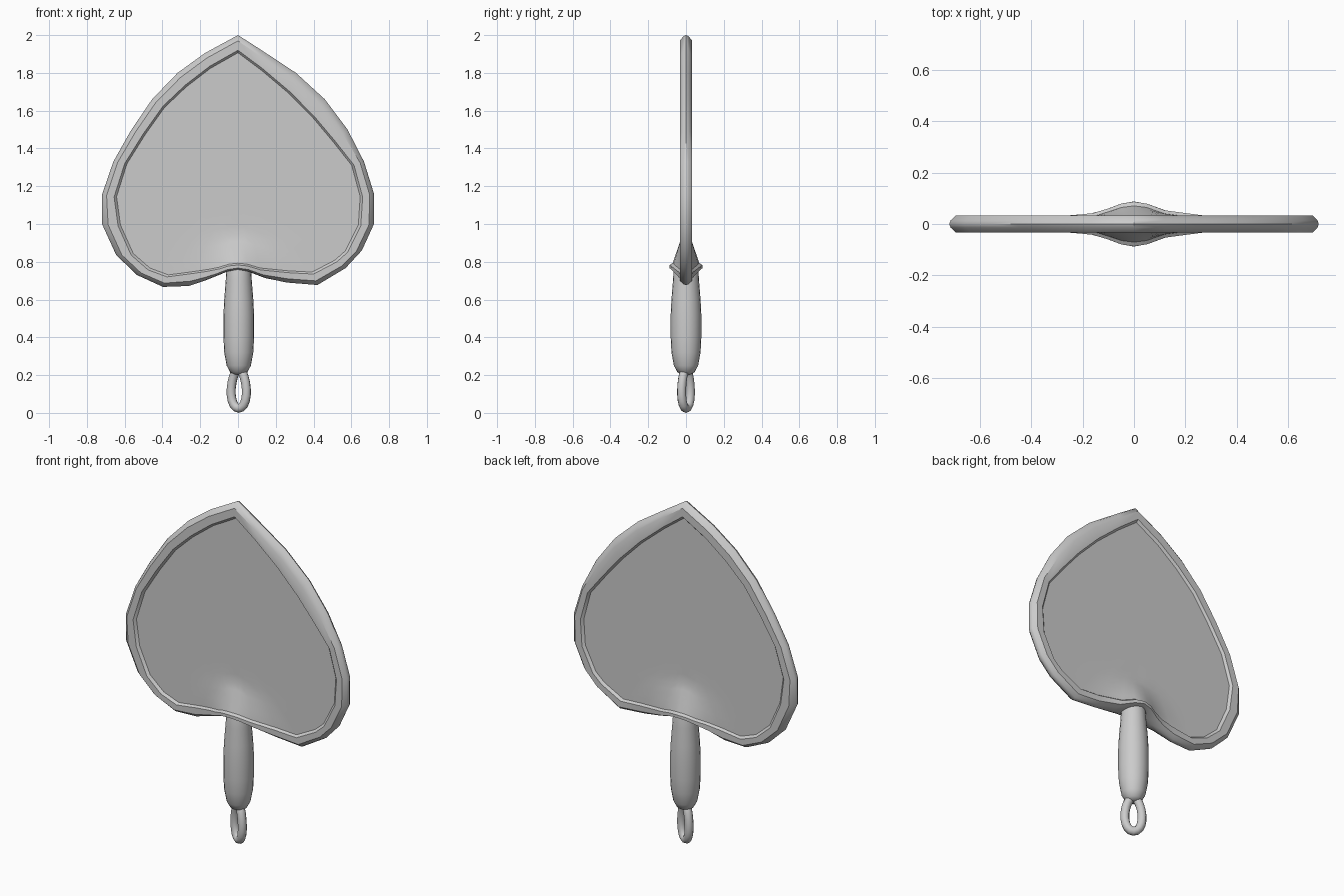
import bpy, bmesh, math
from mathutils import Vector

if "Cube" in bpy.data.objects:
    bpy.data.objects.remove(bpy.data.objects["Cube"])

grey = bpy.data.materials.new("plain grey")
grey.diffuse_color = (0.6, 0.6, 0.6, 1)
grey.use_nodes = True
grey.node_tree.nodes["Principled BSDF"].inputs["Base Color"].default_value = grey.diffuse_color


def finish(name, bm, angle=35):
    bmesh.ops.remove_doubles(bm, verts=bm.verts, dist=1e-5)
    bmesh.ops.recalc_face_normals(bm, faces=bm.faces)
    me = bpy.data.meshes.new(name)
    bm.to_mesh(me)
    bm.free()
    me.materials.append(grey)
    ob = bpy.data.objects.new(name, me)
    bpy.context.collection.objects.link(ob)
    bpy.ops.object.select_all(action='DESELECT')
    ob.select_set(True)
    bpy.context.view_layer.objects.active = ob
    bpy.ops.object.shade_smooth_by_angle(angle=math.radians(angle))
    return ob


def skin(bm, rings, closed=True):
    n = len(rings[0])
    for a, b in zip(rings, rings[1:]):
        for i in range(n if closed else n - 1):
            j = (i + 1) % n
            bm.faces.new((a[i], a[j], b[j], b[i]))


# Heart outline: outer x, z, then inner lip x, z, from the tip round the right side
right = [(0, 2, 0, 1.92), (.116, 1.926, .127, 1.825), (.307, 1.80, .275, 1.70),
         (.46, 1.66, .407, 1.566), (.58, 1.50, .513, 1.44), (.667, 1.33, .614, 1.312),
         (.72, 1.16, .66, 1.143), (.72, 1.0, .65, .99), (.656, .86, .58, .85),
         (.57, .767, .524, .80), (.42, .677, .40, .735), (.26, .69, .27, .742),
         (.143, .714, .12, .757), (.06, .746, .05, .778)]
left = [(0, .757, 0, .783), (-.06, .747, -.05, .778), (-.12, .722, -.10, .762),
        (-.175, .70, -.16, .75), (-.26, .672, -.24, .738), (-.397, .667, -.376, .72),
        (-.535, .73, -.476, .757), (-.645, .836, -.566, .836), (-.72, 1.0, -.635, .99),
        (-.72, 1.155, -.656, 1.143), (-.66, 1.33, -.60, 1.32), (-.57, 1.49, -.50, 1.48),
        (-.455, 1.66, -.397, 1.624), (-.32, 1.80, -.28, 1.735), (-.175, 1.905, -.15, 1.835)]
outline = right + left
outer = [Vector((p[0], p[1])) for p in outline]
inner = [Vector((p[2], p[3])) for p in outline]
centre = Vector((0, 1.25))


def swell(p):
    # socket bulge where the handle enters the blade
    ramp = min(1, max(0, (0.94 - p.y) / 0.16))
    return 0.055 * math.exp(-(p.x / 0.12) ** 2) * ramp


# Blade: rim ring and recessed panel on both faces
bm = bmesh.new()
for side in (-1, 1):
    rings = [[bm.verts.new((p.x, 0, p.y)) for p in outer]]
    layers = [([a.lerp(b, .08) for a, b in zip(outer, inner)], .014),
              ([a.lerp(b, .38) for a, b in zip(outer, inner)], .033),
              (inner, .033)]
    for t in (.02, .08, .14, .2, .27, .34, .45, .6, .8):
        layers.append(([p.lerp(centre, t) for p in inner], .02))
    for pts, depth in layers:
        rings.append([bm.verts.new((p.x, side * (depth + swell(p)), p.y)) for p in pts])
    skin(bm, rings)
    mid = bm.verts.new((0, side * .02, centre.y))
    last = rings[-1]
    for i in range(len(last)):
        bm.faces.new((last[i], last[(i + 1) % len(last)], mid))
finish("heart_blade", bm, 40)

# Handle: lathed grip
bm = bmesh.new()
rings = []
for r, z in [(.022, .203), (.045, .215), (.064, .25), (.077, .32), (.081, .40),
             (.081, .52), (.077, .60), (.069, .70), (.064, .78), (.05, .83)]:
    rings.append([bm.verts.new((r * math.cos(math.tau * i / 20) + .004,
                                r * math.sin(math.tau * i / 20), z)) for i in range(20)])
skin(bm, rings)
bm.faces.new(rings[0])
bm.faces.new(rings[-1])
finish("handle", bm, 40)

# Hanging loop: tube round an oval, turned about the vertical
bm = bmesh.new()
turn = math.radians(-30)
across = Vector((math.cos(turn), math.sin(turn), 0))
flat = Vector((-math.sin(turn), math.cos(turn), 0))
up = Vector((0, 0, 1))
rings = []
for i in range(20):
    a = math.tau * i / 20
    c, s = math.cos(a), math.sin(a)
    width = .046 - .008 * s
    pos = Vector((.004, 0, .128)) + across * width * c + up * .104 * s
    out = (across * c / width + up * s / .104).normalized()
    rings.append([bm.verts.new(pos + (out * math.cos(math.tau * k / 10)
                               + flat * math.sin(math.tau * k / 10)) * .024)
                  for k in range(10)])
skin(bm, rings + [rings[0]])
finish("hanging_loop", bm, 60)
